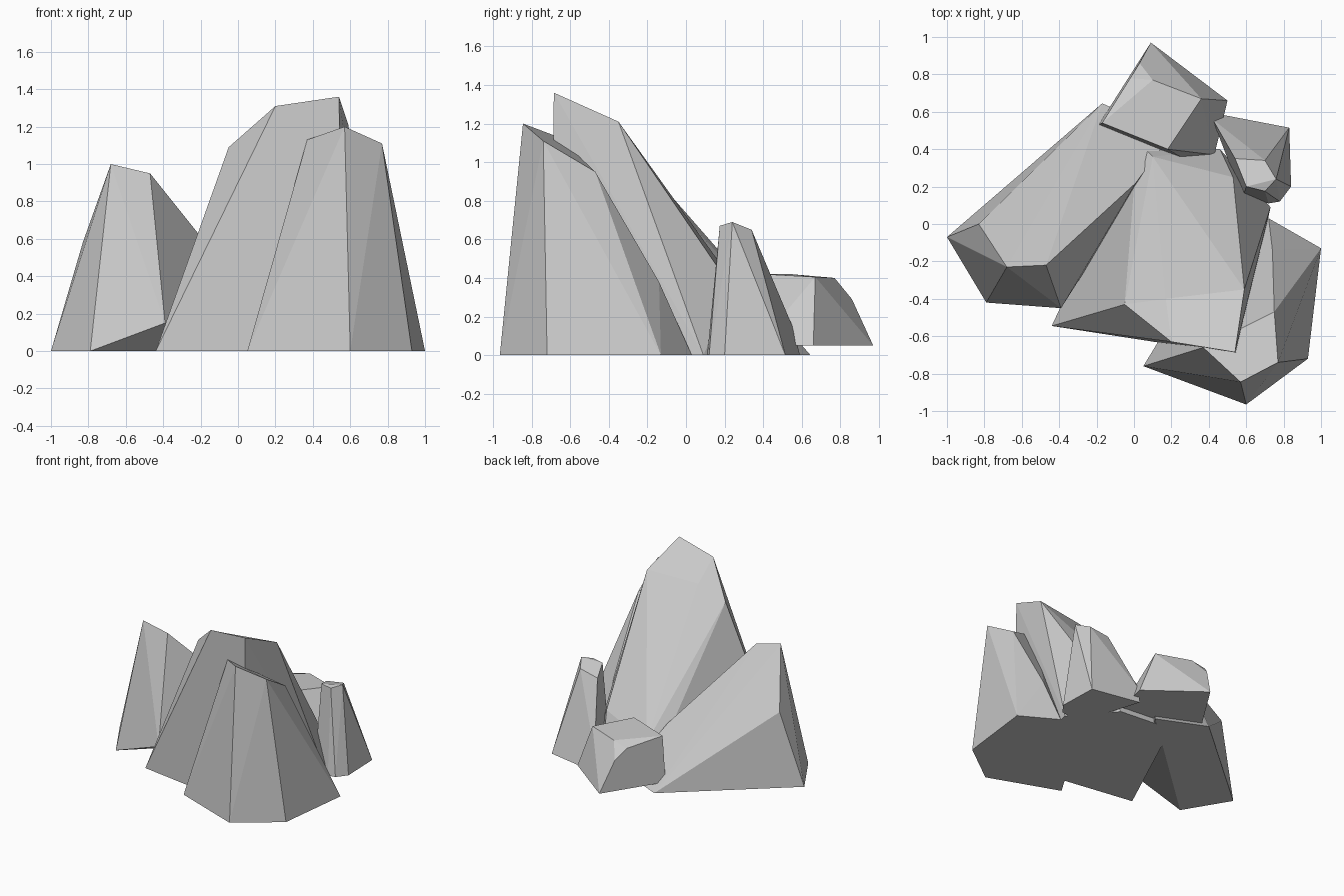
import bpy, bmesh
from math import radians


def rock(name, points):
    """Faceted boulder: convex hull of a few corner points."""
    bm = bmesh.new()
    for p in points:
        bm.verts.new(p)
    bmesh.ops.convex_hull(bm, input=bm.verts[:])
    loose = [v for v in bm.verts if not v.link_faces]
    bmesh.ops.delete(bm, geom=loose, context='VERTS')
    bmesh.ops.dissolve_limit(bm, angle_limit=radians(4), verts=bm.verts[:], edges=bm.edges[:])
    bmesh.ops.recalc_face_normals(bm, faces=bm.faces[:])
    me = bpy.data.meshes.new(name)
    bm.to_mesh(me)
    bm.free()
    ob = bpy.data.objects.new(name, me)
    bpy.context.collection.objects.link(ob)
    return ob


# Left leaning slab, undercut at its front right corner
rock("left_rock", [
    (-1, -.07, 0), (-.79, -.42, 0), (-.39, -.45, .15), (-.17, .645, 0), (.2, .48, 0),
    (-.83, 0, .58), (-.68, -.23, 1), (-.47, -.22, .95), (.01, .22, .35)])

# Tall central peak
rock("main_rock", [
    (-.44, -.545, 0), (.19, -.64, 0), (.56, -.7, 0), (.73, .09, 0), (.46, .4, 0), (.02, .44, 0),
    (-.05, -.43, 1.09), (.2, -.63, 1.31), (.54, -.685, 1.36), (.59, -.35, 1.21),
    (.17, -.4, 1.19), (.1, .36, .22), (.53, .25, .33)])

# Front right block
rock("front_rock", [
    (.05, -.76, 0), (.6, -.965, 0), (.93, -.72, 0), (1, -.13, 0), (.72, .03, 0), (.45, -.1, 0),
    (.57, -.845, 1.2), (.77, -.74, 1.11), (.75, -.47, .95), (.37, -.66, 1.13), (.74, -.14, .38)])

# Small upright stone on the right
rock("right_rock", [
    (.58, .14, 0), (.72, .11, 0), (.78, .12, 0), (.84, .2, 0), (.83, .515, 0), (.44, .59, 0),
    (.42, .56, .13), (.54, .35, .62), (.7, .34, .65), (.76, .24, .69), (.7, .175, .67), (.6, .2, .67)])

# Low boulder at the back
rock("back_rock", [
    (-.19, .53, .05), (.28, .34, .05), (.43, .37, .05), (.5, .66, .05), (.09, .97, .05),
    (-.17, .54, .42), (.18, .4, .42), (.36, .67, .405), (.1, .77, .4), (.03, .86, .29), (-.02, .78, .37)])
